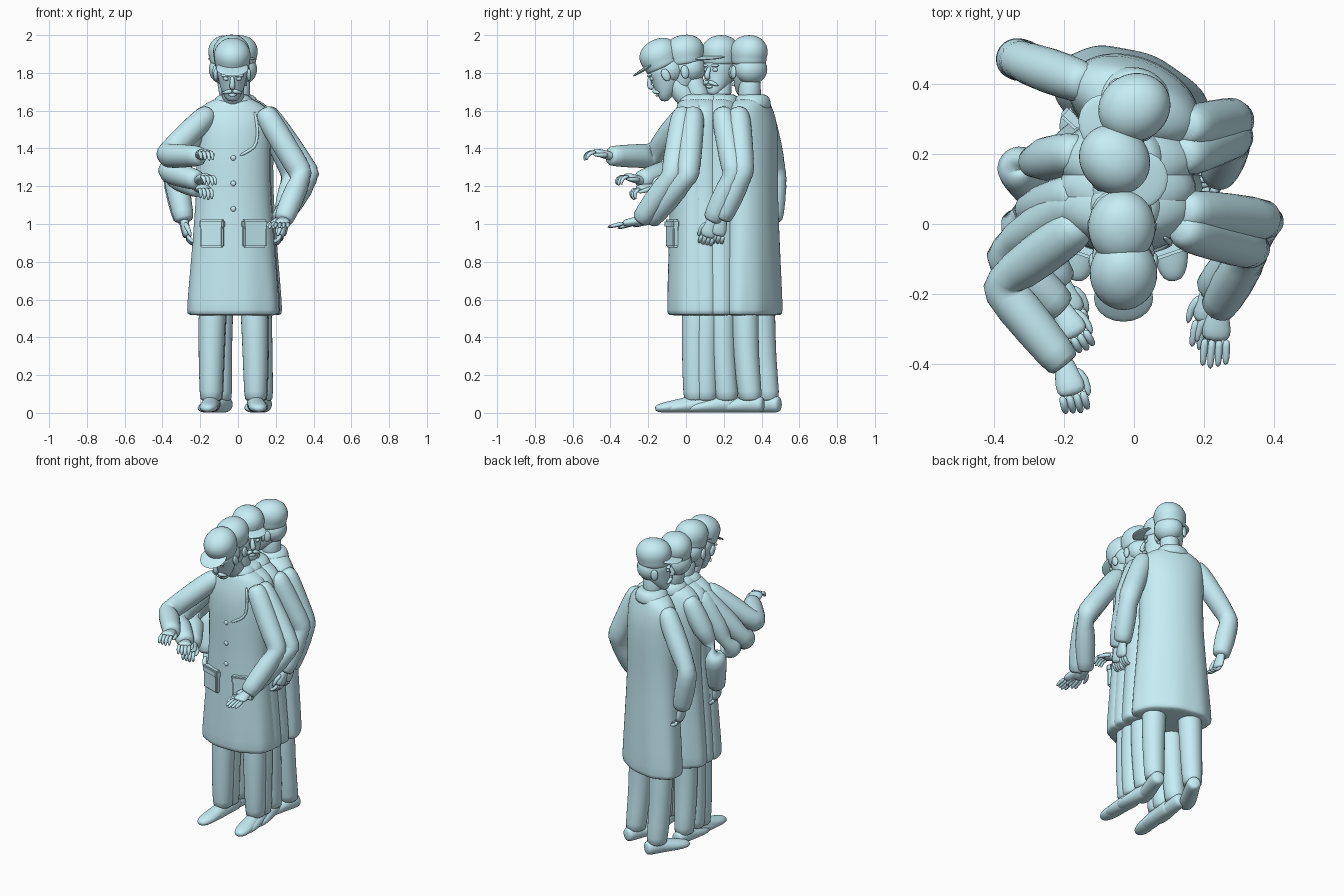
import bpy, bmesh, math
from mathutils import Matrix, Vector

if "Cube" in bpy.data.objects:
    bpy.data.objects.remove(bpy.data.objects["Cube"])

clay = bpy.data.materials.new("pale_blue")
clay.use_nodes = True
clay.diffuse_color = (0.57, 0.85, 0.92, 1)
clay.node_tree.nodes["Principled BSDF"].inputs["Base Color"].default_value = (0.57, 0.85, 0.92, 1)


def finish(name, bm, frame=Matrix(), subdiv=0):
    bmesh.ops.recalc_face_normals(bm, faces=bm.faces)
    mesh = bpy.data.meshes.new(name)
    bm.to_mesh(mesh)
    bm.free()
    mesh.materials.append(clay)
    obj = bpy.data.objects.new(name, mesh)
    bpy.context.collection.objects.link(obj)
    obj.matrix_world = frame
    bpy.ops.object.select_all(action="DESELECT")
    obj.select_set(True)
    bpy.context.view_layer.objects.active = obj
    if subdiv:
        mod = obj.modifiers.new("smooth", "SUBSURF")
        mod.levels = mod.render_levels = subdiv
        bpy.ops.object.shade_smooth()
    else:
        bpy.ops.object.shade_smooth_by_angle(angle=math.radians(50))


def loft(name, path, radii, ref=(1, 0, 0), frame=Matrix(), sides=14, ripple=None):
    """Skin elliptical rings along a path; ripple adds folds per ring."""
    path = [Vector(p) for p in path]
    bm = bmesh.new()
    rings = []
    for i, p in enumerate(path):
        before = (p - path[i - 1]).normalized() if i else Vector()
        after = (path[i + 1] - p).normalized() if i + 1 < len(path) else Vector()
        d = (before + after).normalized()
        u = Vector(ref) - d * d.dot(Vector(ref))
        u.normalize()
        v = d.cross(u)
        a, b = radii[i] if isinstance(radii[i], tuple) else (radii[i], radii[i])
        ring = []
        for k in range(sides):
            t = math.tau * k / sides
            f = 1 + (ripple[i] * math.sin(9 * t) if ripple else 0)
            ring.append(bm.verts.new(p + (u * a * math.cos(t) + v * b * math.sin(t)) * f))
        rings.append(ring)
    for r, s in zip(rings, rings[1:]):
        for k in range(sides):
            n = (k + 1) % sides
            bm.faces.new((r[k], r[n], s[n], s[k]))
    bm.faces.new(rings[0])
    bm.faces.new(rings[-1])
    finish(name, bm, frame, 1)


def ball(name, loc, size, frame):
    bm = bmesh.new()
    bmesh.ops.create_uvsphere(bm, u_segments=20, v_segments=12, radius=1)
    bmesh.ops.scale(bm, vec=size, verts=bm.verts)
    bmesh.ops.translate(bm, vec=loc, verts=bm.verts)
    finish(name, bm, frame)


def block(name, loc, size, yaw, frame):
    bm = bmesh.new()
    bmesh.ops.create_cube(bm, size=1)
    bmesh.ops.scale(bm, vec=size, verts=bm.verts)
    bmesh.ops.bevel(bm, geom=bm.edges[:], offset=0.008, segments=2, affect="EDGES")
    finish(name, bm, frame @ Matrix.Translation(loc) @ Matrix.Rotation(yaw, 4, "Z"))


def arm(name, shoulder, elbow, wrist, tip, thumb_side, palm, curl):
    s, e, w, t = (Vector(p) for p in (shoulder, elbow, wrist, tip))
    # Sleeve with a rounded shoulder and a soft elbow
    up, low = (e - s).normalized(), (w - e).normalized()
    loft(name + "_sleeve",
         [s - up * 0.06, s - up * 0.03, s + up * 0.04, e - up * 0.06, e, e + low * 0.06, w - low * 0.02, w + low * 0.01],
         [0.035, 0.06, 0.067, 0.067, 0.07, 0.068, 0.057, 0.05], (0.3, 0.2, 1))
    # Palm, fingers and thumb
    d = (t - w).normalized()
    n = Vector(palm)
    n = (n - d * n.dot(d)).normalized()
    side = d.cross(n).normalized()
    if side.dot(Vector(thumb_side)) < 0:
        side = -side
    loft(name + "_palm", [w - d * 0.02, w + d * 0.02, w + d * 0.06, w + d * 0.1],
         [(0.03, 0.026), (0.033, 0.024), (0.046, 0.023), (0.042, 0.018)], side, sides=10)
    for k in range(4):
        off = side * (0.03 - 0.02 * k)
        length = 0.09 - 0.007 * abs(k - 1)
        root = w + d * 0.088 + off
        mid = root + (d * (1 - 0.4 * curl) + n * 0.6 * curl + off * (2 - 2 * curl)).normalized() * length * 0.55
        end = mid + (d * (1 - 1.8 * curl) + n * curl).normalized() * length * 0.5
        loft(f"{name}_finger_{k + 1}", [root, mid, end], [0.013, 0.012, 0.009], side, sides=8)
    loft(name + "_thumb", [w + d * 0.02 + side * 0.02, w + d * 0.055 + side * 0.05 + n * 0.01,
                           w + d * 0.11 + side * (0.055 - 0.02 * curl) + n * (0.01 + 0.02 * curl)],
         [0.016, 0.014, 0.009], n, sides=8)


def head(name, loc, yaw, tilt, collar):
    f = Matrix.Translation(loc) @ Matrix.Rotation(math.radians(yaw), 4, "Z") @ Matrix.Rotation(math.radians(tilt), 4, "X")
    # Face and skull, chin to brow
    loft(name + "_face",
         [(0, -0.07, -0.19), (0, -0.062, -0.172), (0, -0.04, -0.14), (0, -0.015, -0.095), (0, -0.005, -0.05), (0, 0, 0.01)],
         [(0.022, 0.018), (0.04, 0.032), (0.06, 0.06), (0.075, 0.082), (0.084, 0.09), (0.088, 0.095)], frame=f)
    # Rounded cap and its peak
    loft(name + "_cap",
         [(0, 0.005, -0.03), (0, 0.005, -0.015), (0, 0.005, 0.012), (0, 0.006, 0.03), (0, 0.008, 0.06),
          (0, 0.01, 0.095), (0, 0.01, 0.12), (0, 0.01, 0.131)],
         [(0.086, 0.092), (0.092, 0.099), (0.094, 0.102), (0.098, 0.107), (0.099, 0.109), (0.084, 0.094), (0.055, 0.063), 0.02],
         frame=f, sides=20)
    peak = f @ Matrix.Translation((0, -0.085, 0.012)) @ Matrix.Rotation(0.12, 4, "X")
    ball(name + "_cap_peak", (0, 0, 0), (0.085, 0.08, 0.009), peak)
    # Hair, nose and moustache
    ball(name + "_hair", (0, 0.03, -0.05), (0.089, 0.077, 0.08), f)
    loft(name + "_nose", [(0, -0.082, -0.03), (0, -0.1, -0.065), (0, -0.113, -0.088), (0, -0.09, -0.102)],
         [0.01, 0.014, 0.018, 0.014], frame=f, sides=8)
    for s, tag in ((1, "left"), (-1, "right")):
        ball(f"{name}_{tag}_ear", (s * 0.088, -0.005, -0.065), (0.012, 0.022, 0.035), f)
        ball(f"{name}_{tag}_eye", (s * 0.033, -0.079, -0.052), (0.015, 0.012, 0.011), f)
        ball(f"{name}_{tag}_brow", (s * 0.036, -0.084, -0.03), (0.026, 0.014, 0.009), f)
        loft(f"{name}_{tag}_moustache", [(0, -0.097, -0.116), (s * 0.025, -0.096, -0.121), (s * 0.055, -0.075, -0.138)],
             [0.012, 0.014, 0.005], (0, 0, 1), f, 8)
    ball(name + "_lower_lip", (0, -0.088, -0.143), (0.022, 0.012, 0.008), f)
    # Neck
    loft(name + "_neck", [collar, Vector(collar).lerp(f @ Vector((0, 0.02, -0.12)), 0.5), f @ Vector((0, 0.015, -0.06))],
         [0.065, 0.06, 0.062])


def body(name, x, y, yaw, back_step):
    f = Matrix.Translation((x, y, 0)) @ Matrix.Rotation(math.radians(yaw), 4, "Z")
    # Long coat with folds at the hem
    coat = [(0.515, 0.23, 0.13), (0.522, 0.243, 0.146), (0.56, 0.246, 0.148), (0.8, 0.225, 0.14),
            (1.05, 0.205, 0.132), (1.2, 0.195, 0.13), (1.4, 0.196, 0.135), (1.53, 0.2, 0.125),
            (1.6, 0.195, 0.1), (1.645, 0.14, 0.088), (1.675, 0.065, 0.065)]
    folds = [0.02, 0.02, 0.018, 0.006] + [0] * 7
    loft(name + "_coat", [(0, 0, r[0]) for r in coat], [r[1:] for r in coat], frame=f, sides=36, ripple=folds)
    loft(name + "_collar", [(0, 0.005, 1.62), (0, 0.01, 1.645), (0, 0.015, 1.675), (0, 0.015, 1.69)],
         [(0.115, 0.1), (0.11, 0.098), (0.09, 0.085), (0.066, 0.066)], frame=f, sides=20)
    # Chest flap and buttons
    loft(name + "_chest_flap", [(0.11, -0.08, 1.6), (0.13, -0.098, 1.52), (0.128, -0.103, 1.42), (0.09, -0.118, 1.39), (0.03, -0.131, 1.36)],
         [0.009] * 5, (0, -1, 0.1), f, 8)
    for k in range(3):
        ball(f"{name}_button_{k + 1}", (0, -0.131, 1.08 + 0.135 * k), (0.014, 0.009, 0.014), f)
    for s, tag in ((1, "left"), (-1, "right")):
        block(f"{name}_{tag}_pocket", (s * 0.112, -0.117, 0.945), (0.13, 0.035, 0.14), s * 0.33, f)
        block(f"{name}_{tag}_pocket_flap", (s * 0.112, -0.119, 1.0), (0.138, 0.042, 0.045), s * 0.33, f)
        # Trouser leg and shoe
        b = back_step
        loft(f"{name}_{tag}_trouser", [(s * 0.105, 0.01, 0.65), (s * 0.113, 0.005 + b * 0.2, 0.5), (s * 0.117, b * 0.5, 0.3), (s * 0.118, 0.005 + b, 0.08), (s * 0.118, 0.005 + b, 0.06)],
             [0.076, 0.074, 0.069, (0.062, 0.066), (0.055, 0.06)], frame=f)
        shoe = f @ Matrix.Translation((s * 0.118, b, 0)) @ Matrix.Rotation(s * 0.1, 4, "Z")
        loft(f"{name}_{tag}_shoe", [(0, 0.08, 0.045), (0, 0.065, 0.045), (0, 0, 0.05), (0, -0.08, 0.037), (0, -0.15, 0.03), (0, -0.195, 0.024), (0, -0.21, 0.022)],
             [(0.03, 0.035), (0.044, 0.045), (0.045, 0.05), (0.05, 0.037), (0.052, 0.03), (0.035, 0.022), (0.015, 0.01)], frame=shoe)


# Four overlapping figures: body placement, then head placement
FIGURES = {
    "front": ((-0.025, 0.045, 0, 0), (-0.03, -0.13, 1.85), 0, 25),
    "second": ((-0.02, 0.1, 0, 0), (-0.035, -0.01, 1.87), 0, 8),
    "third": ((-0.02, 0.18, 0, 0.03), (-0.05, 0.18, 1.869), 50, 0),
    "rear": ((0.0, 0.345, -23, 0.04), (-0.005, 0.33, 1.869), -60, 0),
}
for tag, (place, spot, turn, tilt) in FIGURES.items():
    body(tag, *place)
    head(tag + "_head", spot, turn, tilt, (place[0], place[1] - 0.01, 1.63))

# Arms: shoulder, elbow, wrist, fingertip, thumb side, palm direction, finger curl
IN_L, IN_R, DOWN, FWD = (-1, 0, 0), (1, 0, 0), (0, 0, -1), (0, -1, 0)
arm("front_left_arm", (0.16, -0.02, 1.56), (0.34, -0.07, 1.26), (0.24, -0.24, 1.02), (0.23, -0.4, 0.99), IN_L, DOWN, 0.05)
arm("front_right_arm", (-0.18, -0.02, 1.56), (-0.385, -0.175, 1.36), (-0.2, -0.4, 1.36), (-0.165, -0.53, 1.395), IN_R, DOWN, 0.55)
arm("second_left_arm", (0.17, 0.035, 1.56), (0.385, 0.01, 1.25), (0.22, -0.19, 1.02), (0.2, -0.34, 0.99), IN_L, DOWN, 0.1)
arm("second_right_arm", (-0.18, 0.05, 1.55), (-0.38, -0.08, 1.28), (-0.21, -0.24, 1.23), (-0.14, -0.37, 1.27), IN_R, DOWN, 0.6)
arm("trailing_right_arm", (-0.18, 0.08, 1.55), (-0.34, 0.02, 1.25), (-0.21, -0.17, 1.19), (-0.16, -0.3, 1.19), IN_R, DOWN, 0.7)
arm("third_left_arm", (0.16, 0.2, 1.56), (0.29, 0.255, 1.27), (0.24, 0.14, 1.02), (0.22, 0.09, 0.86), FWD, IN_L, 0.5)
arm("third_right_arm", (-0.18, 0.2, 1.56), (-0.335, 0.17, 1.27), (-0.285, 0.09, 1.02), (-0.26, 0.05, 0.87), FWD, IN_R, 0.5)
arm("rear_left_arm", (0.17, 0.28, 1.56), (0.29, 0.3, 1.27), (0.25, 0.19, 1.03), (0.23, 0.15, 0.88), FWD, IN_L, 0.5)
arm("rear_right_arm", (-0.16, 0.41, 1.56), (-0.345, 0.475, 1.27), (-0.29, 0.46, 1.02), (-0.26, 0.44, 0.86), FWD, IN_R, 0.5)
